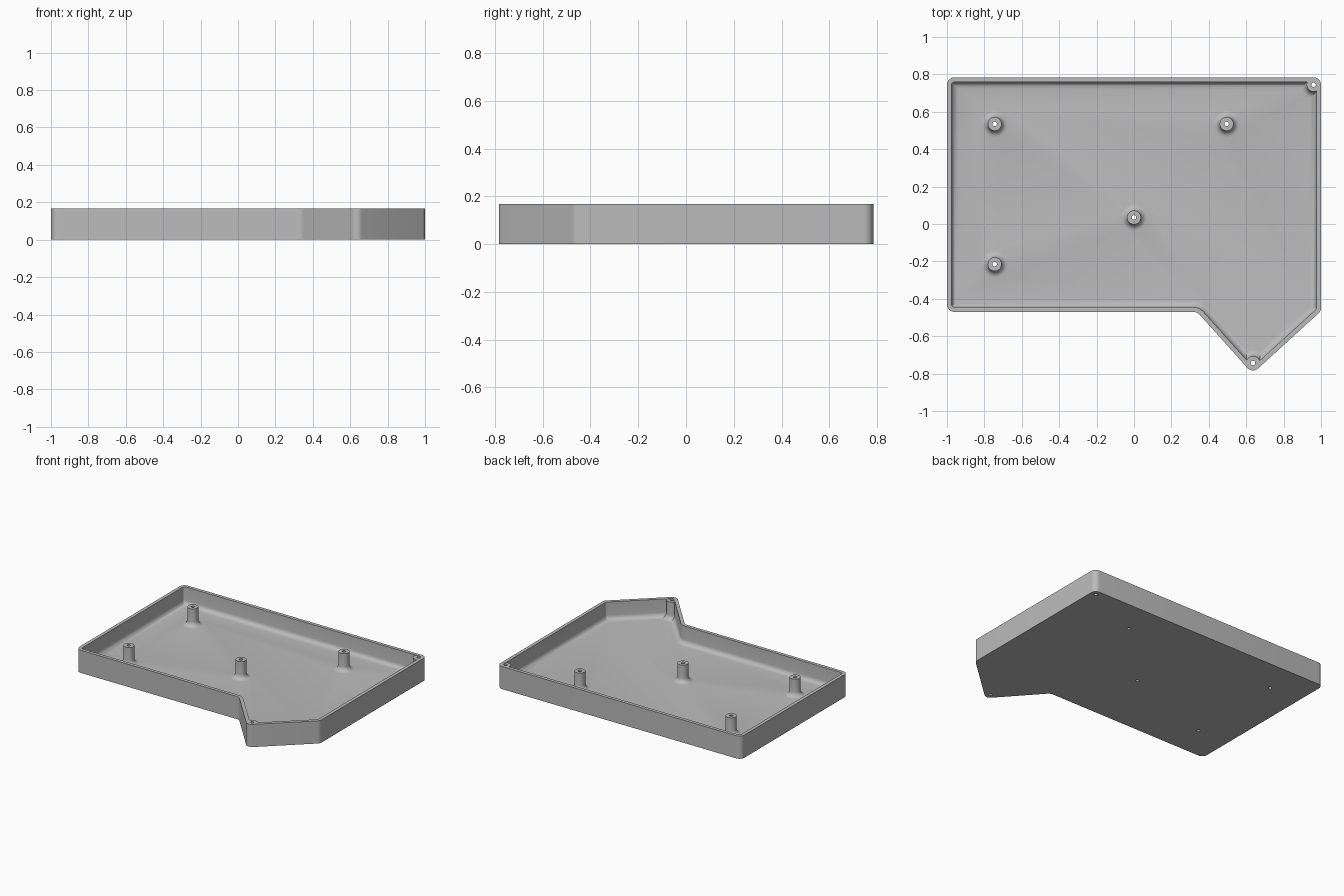
import bpy, bmesh, math
from mathutils import Vector

if "Cube" in bpy.data.objects:
    bpy.data.objects.remove(bpy.data.objects["Cube"])

HEIGHT, FLOOR, FILLET = 0.168, 0.035, 0.035
CORNER, WALL = 0.04, 0.025

# Corner centres of the outline, counter-clockwise
OUTLINE = [Vector(p) for p in [(-0.96, -0.43), (0.356, -0.43), (0.636, -0.743),
                               (0.96, -0.448), (0.96, 0.744), (-0.96, 0.744)]]
POSTS = [(-0.745, 0.535), (0.495, 0.535), (0, 0.035), (-0.745, -0.215)]
CORNER_POSTS = [OUTLINE[4], OUTLINE[2]]

grey = bpy.data.materials.new("grey plastic")
grey.use_nodes = True
grey.diffuse_color = (0.5, 0.5, 0.5, 1)
grey.node_tree.nodes["Principled BSDF"].inputs["Base Color"].default_value = (0.5, 0.5, 0.5, 1)


def outline_ring(d, z, steps=8):
    """Outline grown by d, with rounded corners."""
    ring = []
    for i, v in enumerate(OUTLINE):
        a = (v - OUTLINE[i - 1]).normalized()
        b = (OUTLINE[(i + 1) % len(OUTLINE)] - v).normalized()
        turn = math.atan2(a.x * b.y - a.y * b.x, a.dot(b))
        start = math.atan2(-a.x, a.y)
        mid = start + turn / 2
        miter = Vector((math.cos(mid), math.sin(mid))) / math.cos(turn / 2)
        radius = 0.09 if turn < 0 else min(d, 0)
        centre = v + miter * radius
        for k in range(steps + 1):
            t = start + turn * k / steps
            p = centre + Vector((math.cos(t), math.sin(t))) * (d - radius)
            ring.append((p.x, p.y, z))
    return ring


def circle_ring(x, y, r, z, n=32):
    return [(x + r * math.cos(math.tau * k / n), y + r * math.sin(math.tau * k / n), z)
            for k in range(n)]


def make_object(name, stacks):
    """Skin each stack of rings into a closed solid."""
    bm = bmesh.new()
    for rings in stacks:
        loops = [[bm.verts.new(p) for p in ring] for ring in rings]
        for low, high in zip(loops, loops[1:]):
            for i in range(len(low)):
                bm.faces.new((low[i - 1], low[i], high[i], high[i - 1]))
        bm.faces.new(loops[0][::-1])
        bm.faces.new(loops[-1])
    bmesh.ops.remove_doubles(bm, verts=bm.verts, dist=1e-5)
    bmesh.ops.recalc_face_normals(bm, faces=bm.faces)
    mesh = bpy.data.meshes.new(name)
    bm.to_mesh(mesh)
    bm.free()
    mesh.materials.append(grey)
    obj = bpy.data.objects.new(name, mesh)
    bpy.context.collection.objects.link(obj)
    return obj


def combine(target, other, operation):
    """Apply a boolean and remove the helper."""
    bpy.context.view_layer.objects.active = target
    mod = target.modifiers.new(operation, 'BOOLEAN')
    mod.operation, mod.solver, mod.object = operation, 'EXACT', other
    bpy.ops.object.modifier_apply(modifier=mod.name)
    bpy.data.objects.remove(other)


def fillet_steps(n=6):
    """Inset and height along a quarter-round, from wall to floor."""
    for k in range(n + 1):
        t = math.pi / 2 * k / n
        yield FILLET * (1 - math.cos(t)), FLOOR + FILLET * (1 - math.sin(t))


# Tray: outer wall, rim, inner wall and rounded floor edge
inner = CORNER - WALL
rings = [outline_ring(CORNER, 0), outline_ring(CORNER, HEIGHT), outline_ring(inner, HEIGHT)]
rings += [outline_ring(inner - s, z) for s, z in fillet_steps()]
tray = make_object("tray", [rings])


def post(x, y, r):
    """Screw post with a flared foot."""
    flare = [circle_ring(x, y, r + s, z) for s, z in fillet_steps()]
    foot = circle_ring(x, y, r + FILLET, FLOOR / 2)
    return [foot] + flare[::-1] + [circle_ring(x, y, r, HEIGHT - 0.003)]


# Corner posts are trimmed so their feet stay inside the wall
corner_posts = make_object("corner_posts", [post(x, y, 0.037) for x, y in CORNER_POSTS])
trim = make_object("trim", [[outline_ring(0.034, 0.01), outline_ring(0.034, HEIGHT + 0.1)]])
combine(corner_posts, trim, 'INTERSECT')
combine(tray, corner_posts, 'UNION')
combine(tray, make_object("posts", [post(x, y, 0.037) for x, y in POSTS]), 'UNION')

# Screw holes run right through
drills = make_object("drills", [[circle_ring(x, y, 0.012, -0.1), circle_ring(x, y, 0.012, 0.3)]
                                for x, y in POSTS + CORNER_POSTS])
combine(tray, drills, 'DIFFERENCE')

bpy.ops.object.select_all(action='DESELECT')
tray.select_set(True)
bpy.context.view_layer.objects.active = tray
bpy.ops.object.shade_smooth_by_angle(angle=math.radians(30))
